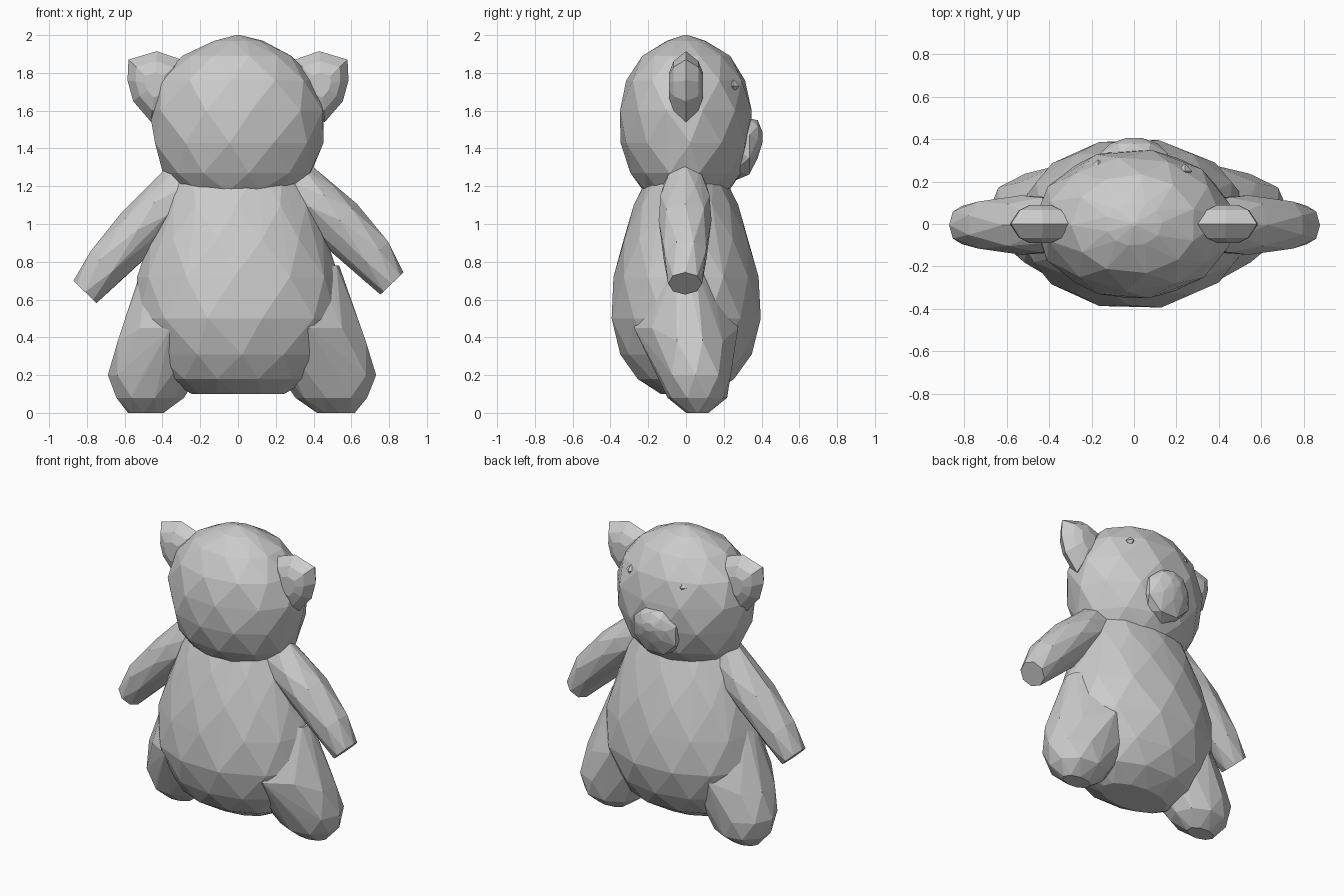
import bpy
import bmesh
import math
import random
from mathutils import Vector

random.seed(4)
cube = bpy.data.objects.get("Cube")
if cube:
    bpy.data.objects.remove(cube, do_unlink=True)

grey = bpy.data.materials.new("plain_grey")
grey.use_nodes = True
grey.diffuse_color = (0.6, 0.6, 0.6, 1)
grey.node_tree.nodes["Principled BSDF"].inputs["Base Color"].default_value = (0.6, 0.6, 0.6, 1)

X, Y, Z = Vector((1, 0, 0)), Vector((0, 1, 0)), Vector((0, 0, 1))


def faceted(name, points):
    """Flat-faced triangulated shell around a set of points."""
    bm = bmesh.new()
    for p in points:
        bm.verts.new(p)
    out = bmesh.ops.convex_hull(bm, input=bm.verts[:])
    spare = {v for v in out["geom_interior"] + out["geom_unused"]
             if isinstance(v, bmesh.types.BMVert)}
    bmesh.ops.delete(bm, geom=list(spare), context='VERTS')
    bmesh.ops.recalc_face_normals(bm, faces=bm.faces[:])
    mesh = bpy.data.meshes.new(name)
    bm.to_mesh(mesh)
    bm.free()
    mesh.materials.append(grey)
    obj = bpy.data.objects.new(name, mesh)
    bpy.context.collection.objects.link(obj)
    return obj


def rings(sections, n, u, v, jitter=0.0):
    """Staggered ellipse rings: each section is (centre, radius u, radius v)."""
    pts = []
    for i, (c, ru, rv) in enumerate(sections):
        for k in range(n):
            a = math.tau * (k + 0.5 * (i % 2) + random.uniform(-jitter, jitter)) / n
            pts.append(Vector(c) + u * ru * math.cos(a) + v * rv * math.sin(a))
    return pts


def upright(name, profile, n):
    """Rounded part from (height, half width, half depth) rows."""
    sections = [((0, 0, z), rx * 1.02, ry * 1.025) for z, rx, ry in profile]
    return faceted(name, rings(sections, n, X, Y, 0.12))


# Body and head
upright("body", [(0.10, 0.24, 0.13), (0.18, 0.38, 0.26), (0.31, 0.47, 0.34),
                 (0.50, 0.535, 0.395), (0.72, 0.525, 0.375), (0.92, 0.46, 0.33),
                 (1.10, 0.40, 0.27), (1.28, 0.33, 0.19)], 12)
upright("head", [(1.17, 0.30, 0.22), (1.27, 0.39, 0.29), (1.43, 0.445, 0.34),
                 (1.60, 0.46, 0.345), (1.76, 0.41, 0.31), (1.89, 0.29, 0.23),
                 (1.97, 0.13, 0.10), (2.0, 0.01, 0.01)], 11)

# Muzzle
faceted("muzzle", rings([((0, 0.26, 1.40), 0.16, 0.17), ((0, 0.335, 1.41), 0.17, 0.16),
                         ((0, 0.38, 1.45), 0.11, 0.10), ((0, 0.405, 1.46), 0.04, 0.03)],
                        8, X, Z))

# Eyes: small eight-sided gems
for side, x, y in (("left", -0.17, 0.27), ("right", 0.24, 0.25)):
    centre = Vector((x, y, 1.73))
    faceted(f"eye_{side}", [centre + d * s * 0.035 for d in (X, Y, Z) for s in (1, -1)])

# Ears: a lens-like disc with an angular outline
outline = [(0.30, 1.87), (0.43, 1.915), (0.58, 1.87), (0.585, 1.76), (0.555, 1.65),
           (0.46, 1.54), (0.30, 1.60)]
for side, s in (("right", 1), ("left", -1)):
    pts = []
    for y, k in ((-0.09, 0.35), (-0.065, 0.7), (0.0, 1.0), (0.065, 0.7), (0.09, 0.35)):
        pts += [(s * (0.44 + (x - 0.44) * k), y, 1.74 + (z - 1.74) * k) for x, z in outline]
    faceted(f"ear_{side}", pts)

# Arms: tapered limbs slanting down from the shoulders
sizes = [(0.14, 0.11), (0.125, 0.14), (0.125, 0.14), (0.12, 0.12), (0.085, 0.09)]
for side, s, path in (
        ("right", 1, [(0.28, 1.22), (0.42, 1.12), (0.54, 1.02), (0.715, 0.83), (0.815, 0.685)]),
        ("left", -1, [(0.28, 1.20), (0.41, 1.08), (0.53, 0.97), (0.70, 0.78), (0.81, 0.64)])):
    across = Vector((s * 0.72, 0, 0.69))
    sections = [((s * x, -0.005, z), ru, rv) for (x, z), (ru, rv) in zip(path, sizes)]
    faceted(f"arm_{side}", rings(sections, 8, across, Y))

# Legs: stubby feet that flare out of the hips and blend into the body
leg = [(0.0, 0.50, 0.06, 0.10, 0.06), (0.08, 0.485, 0.06, 0.19, 0.16),
       (0.20, 0.49, 0.05, 0.22, 0.19), (0.38, 0.45, 0.02, 0.22, 0.20),
       (0.45, 0.32, 0.0, 0.28, 0.28), (0.57, 0.40, 0.0, 0.16, 0.19),
       (0.78, 0.46, 0.0, 0.06, 0.08)]
for side, s in (("right", 1.03), ("left", -0.97)):
    sections = [((s * x, y, z), rx, ry) for z, x, y, rx, ry in leg]
    faceted(f"leg_{side}", rings(sections, 9, X * s, Y))
